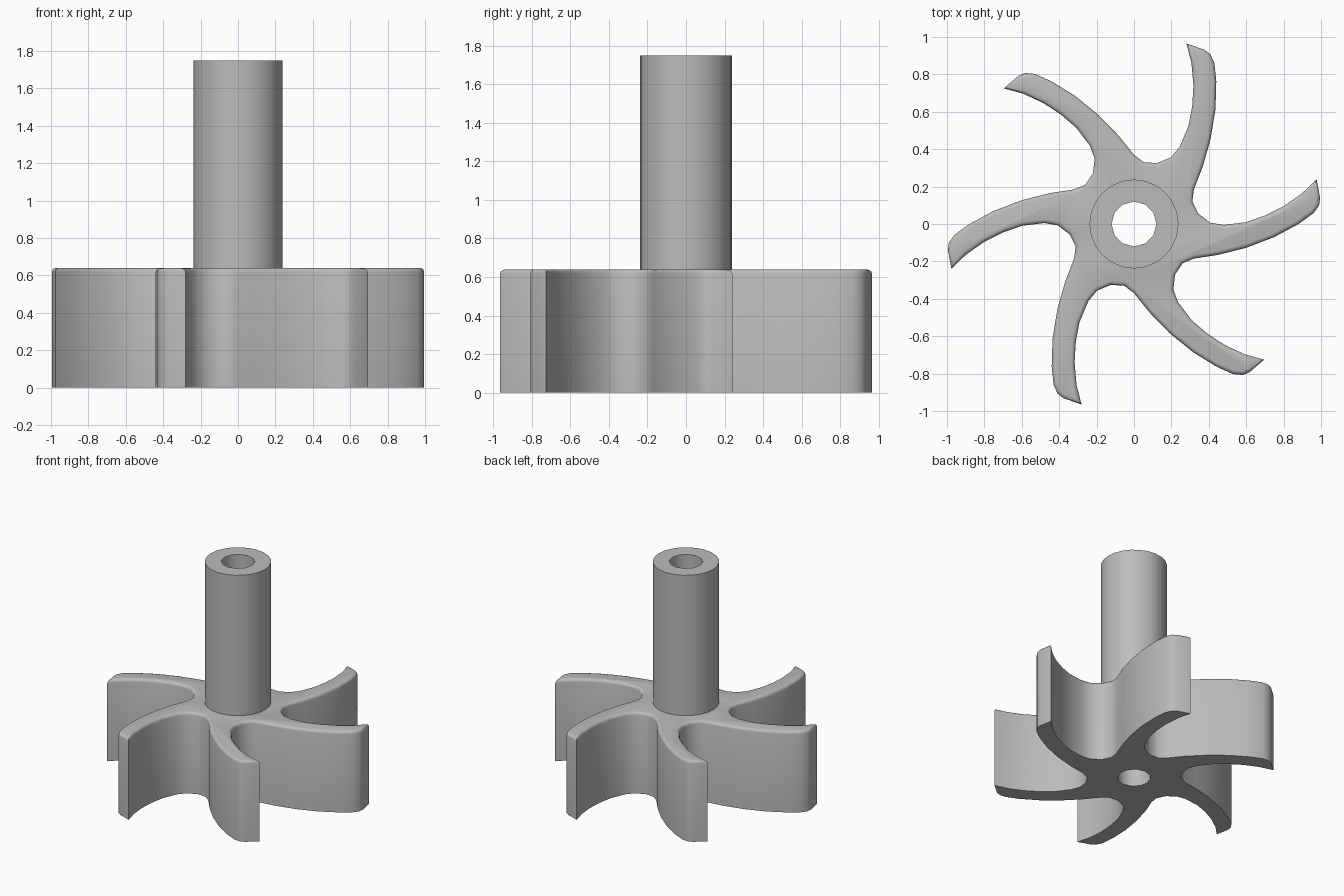
import bpy, bmesh
from math import pi, cos, sin
from mathutils import Matrix, Vector

old = bpy.data.objects.get("Cube")
if old:
    bpy.data.objects.remove(old, do_unlink=True)

BLADES = 6
HUB_TOP, SHAFT_TOP = 0.64, 1.75
SHAFT_R, BORE_R = 0.238, 0.12

grey = bpy.data.materials.new("plain_grey")
grey.use_nodes = True
colour = (0.5, 0.5, 0.5, 1)
grey.diffuse_color = colour
grey.node_tree.nodes["Principled BSDF"].inputs["Base Color"].default_value = colour


def make_object(name, bm):
    bmesh.ops.recalc_face_normals(bm, faces=bm.faces)
    mesh = bpy.data.meshes.new(name)
    bm.to_mesh(mesh)
    bm.free()
    mesh.materials.append(grey)
    obj = bpy.data.objects.new(name, mesh)
    bpy.context.collection.objects.link(obj)
    return obj


def select(obj):
    bpy.ops.object.select_all(action="DESELECT")
    obj.select_set(True)
    bpy.context.view_layer.objects.active = obj


def ring(bm, radius, z, sides):
    return [bm.verts.new((radius * cos(2 * pi * i / sides),
                          radius * sin(2 * pi * i / sides), z)) for i in range(sides)]


# One blade, from the valley before it, round the tip, to the next valley
blade = [(0.22, -0.27), (0.26, -0.21), (0.32, -0.185), (0.45, -0.165), (0.6, -0.127),
         (0.75, -0.07), (0.88, 0.0), (0.96, 0.058), (0.99, 0.1), (0.995, 0.14),
         (0.976, 0.24), (0.9, 0.165), (0.8, 0.095), (0.7, 0.045), (0.6, 0.01),
         (0.48, -0.005), (0.408, 0.007)]
outline = []
for k in range(BLADES):
    turn = Matrix.Rotation(2 * pi * k / BLADES, 3, "Z")
    outline += [turn @ Vector((x, y, 0)) for x, y in blade]

# Impeller: extruded outline with a rounded top rim
bm = bmesh.new()
base = bm.faces.new([bm.verts.new(p) for p in outline])
top = bmesh.ops.extrude_face_region(bm, geom=[base], use_keep_orig=True)["geom"]
top_verts = [g for g in top if isinstance(g, bmesh.types.BMVert)]
bmesh.ops.translate(bm, verts=top_verts, vec=(0, 0, HUB_TOP))
bmesh.ops.recalc_face_normals(bm, faces=bm.faces)
rim = [e for e in bm.edges if all(v.co.z > HUB_TOP / 2 for v in e.verts)]
bmesh.ops.bevel(bm, geom=rim, offset=0.022, segments=3, profile=0.5, affect="EDGES")
impeller = make_object("impeller", bm)

# Bore through the impeller
bm = bmesh.new()
bmesh.ops.create_cone(bm, cap_ends=True, segments=12, radius1=BORE_R,
                      radius2=BORE_R, depth=2)
cutter = make_object("bore_cutter", bm)
cutter.hide_render = True
mod = impeller.modifiers.new("bore", "BOOLEAN")
mod.operation = "DIFFERENCE"
mod.solver = "EXACT"
mod.object = cutter
select(impeller)
bpy.ops.object.modifier_apply(modifier=mod.name)
bpy.data.objects.remove(cutter, do_unlink=True)

# Hollow shaft standing on the impeller
bm = bmesh.new()
outer = [ring(bm, SHAFT_R, z, 24) for z in (HUB_TOP, SHAFT_TOP)]
inner = [ring(bm, BORE_R, z, 12) for z in (HUB_TOP, SHAFT_TOP)]
for low, high in (outer, inner):
    n = len(low)
    for i in range(n):
        j = (i + 1) % n
        bm.faces.new((low[i], low[j], high[j], high[i]))
for i in range(12):
    j, a = (i + 1) % 12, 2 * i
    o, q = outer[1], inner[1]
    bm.faces.new((o[a], o[a + 1], o[(a + 2) % 24], q[j], q[i]))
shaft = make_object("shaft", bm)

for obj in (impeller, shaft):
    select(obj)
    bpy.ops.object.shade_smooth_by_angle(angle=0.7)
